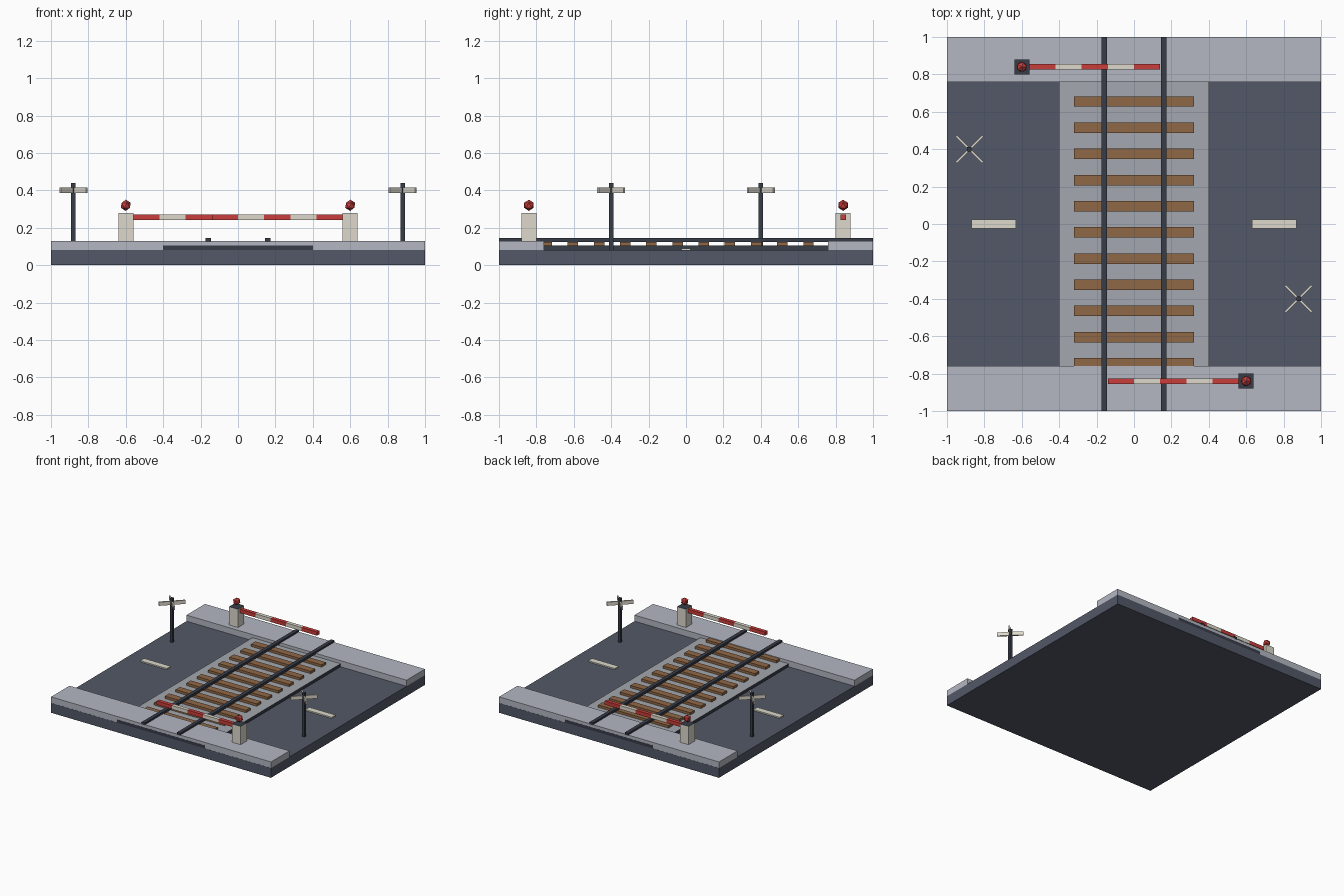
import bpy, bmesh, math
from mathutils import Matrix

if "Cube" in bpy.data.objects:
    bpy.data.objects.remove(bpy.data.objects["Cube"])


def mat(name, hexcol):
    m = bpy.data.materials.new(name)
    lin = [(int(hexcol[i:i + 2], 16) / 255) ** 2.2 for i in (0, 2, 4)]
    m.diffuse_color = (*lin, 1)
    m.use_nodes = True
    m.node_tree.nodes["Principled BSDF"].inputs["Base Color"].default_value = m.diffuse_color
    return m


ASPHALT = mat("asphalt", "535967")
DARK = mat("dark_steel", "3A3E49")
CONCRETE = mat("concrete", "B2B6C0")
GRAVEL = mat("gravel", "A2A7AE")
WOOD = mat("wood", "8F6848")
CREAM = mat("cream", "DCD8CB")
RED = mat("red", "C8403E")


def finish(name, bm, mats):
    me = bpy.data.meshes.new(name)
    bm.to_mesh(me)
    bm.free()
    for m in mats:
        me.materials.append(m)
    ob = bpy.data.objects.new(name, me)
    bpy.context.collection.objects.link(ob)
    return ob


def box(name, center, size, material, top=None, turn=0):
    """Box with an optional different material on its top face."""
    bm = bmesh.new()
    bmesh.ops.create_cube(bm, size=1)
    bm.normal_update()
    if top:
        for f in bm.faces:
            f.material_index = int(f.normal.z > 0.5)
    bm.transform(Matrix.Translation(center) @ Matrix.Rotation(math.radians(turn), 4, 'Z')
                 @ Matrix.Diagonal((*size, 1)))
    return finish(name, bm, [material] + ([top] if top else []))


# Road slab and track bed
box("road_slab", (0, 0, 0.04), (2, 2, 0.08), ASPHALT)
box("track_bed", (0, 0, 0.0925), (0.8, 2, 0.025), DARK, top=GRAVEL)

# Sleepers
for i in range(11):
    box(f"sleeper_{i + 1}", (0, -0.745 + 0.14 * i, 0.115), (0.64, 0.056, 0.02), WOOD)

# Rails
for side, x in (("left", -0.16), ("right", 0.16)):
    box(f"rail_{side}", (x, 0, 0.135), (0.03, 2, 0.02), DARK)

# Everything else repeats with a half turn about the centre
for side, s in (("front", 1), ("back", -1)):
    # Pavement
    box(f"pavement_{side}", (0, -0.8795 * s, 0.105), (2, 0.239, 0.05), CONCRETE)

    # Lane marking
    box(f"lane_mark_{side}", (0.75 * s, 0, 0.085), (0.24, 0.05, 0.01), CREAM)

    # Barrier post, striped arm and warning lamp
    px, py = 0.6 * s, -0.84 * s
    box(f"barrier_post_{side}", (px, py, 0.205), (0.08, 0.08, 0.15), CREAM, top=DARK)
    for k in range(5):
        box(f"barrier_arm_{side}_{k + 1}", ((0.49 - 0.14 * k) * s, py, 0.256),
            (0.14, 0.03, 0.03), CREAM if k % 2 else RED)
    bm = bmesh.new()
    bmesh.ops.create_icosphere(bm, subdivisions=1, radius=0.03,
                               matrix=Matrix.Translation((px, py, 0.32)))
    finish(f"warning_lamp_{side}", bm, [RED])

    # Crossed sign on a pole
    cx, cy = 0.88 * s, -0.4 * s
    box(f"sign_pole_{side}", (cx, cy, 0.26), (0.024, 0.024, 0.36), DARK)
    for n, a in enumerate((45, -45)):
        box(f"sign_board_{side}_{n + 1}", (cx, cy, 0.401), (0.2, 0.012, 0.03), CREAM, turn=a)
